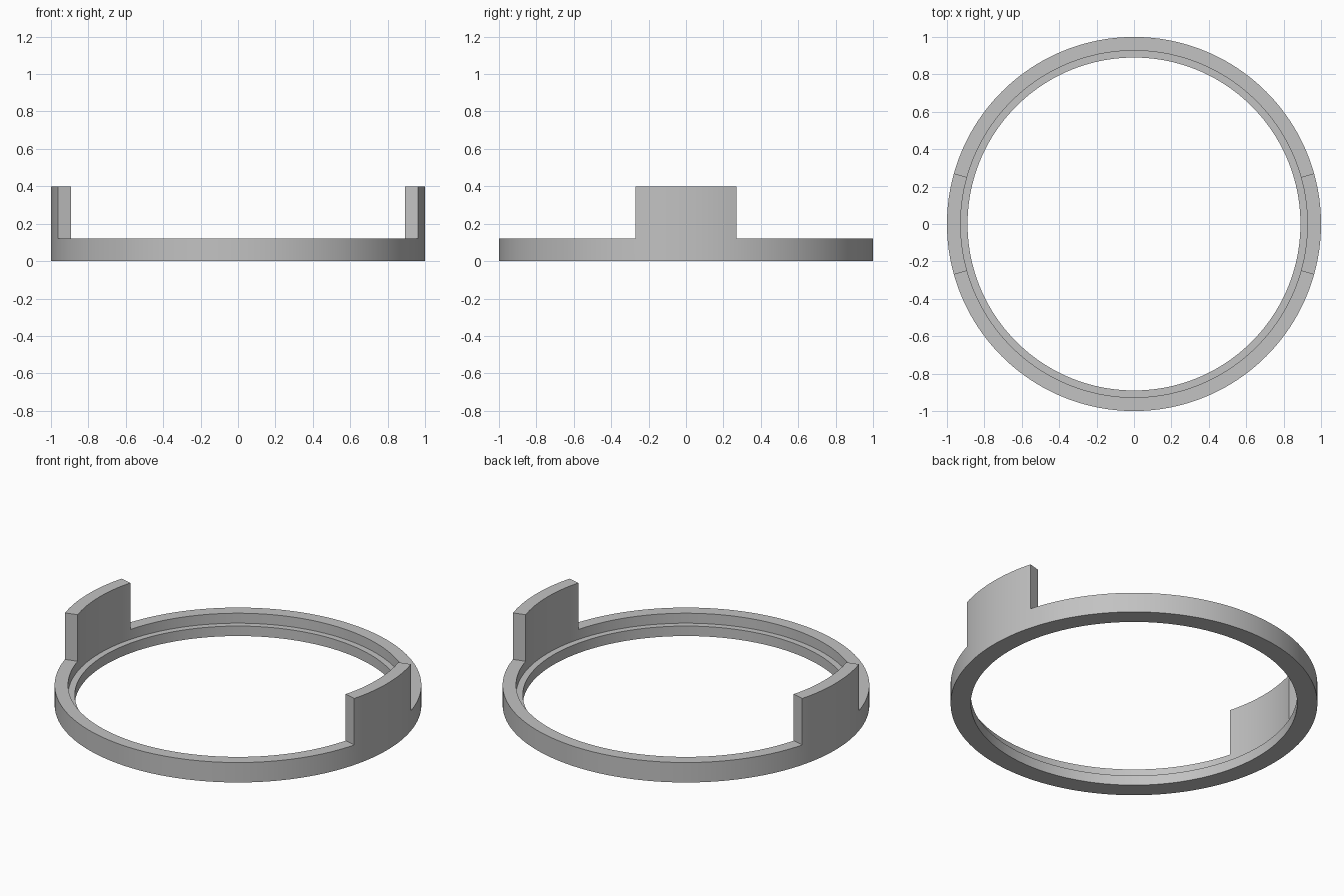
import bpy, bmesh, math

cube = bpy.data.objects.get("Cube")
if cube:
    bpy.data.objects.remove(cube, do_unlink=True)

# Single grey material
grey = bpy.data.materials.new("plain_grey")
grey.use_nodes = True
colour = (0.54, 0.54, 0.54, 1)
grey.diffuse_color = colour
grey.node_tree.nodes["Principled BSDF"].inputs["Base Color"].default_value = colour

# Dimensions
OUTER, SEAT, INNER = 1.0, 0.927, 0.89
RIM_Z, LEDGE_Z, TAB_Z = 0.12, 0.06, 0.40
TAB_HALF = math.asin(0.27)
TAB_STEPS, GAP_STEPS = 16, 76


def arc(start, end, steps):
    return [start + (end - start) * i / steps for i in range(steps)]


# Angles around the ring, with exact divisions at the ends of both tabs
angles, in_tab = [], []
for centre in (0, math.pi):
    angles += arc(centre - TAB_HALF, centre + TAB_HALF, TAB_STEPS)
    angles += arc(centre + TAB_HALF, centre + math.pi - TAB_HALF, GAP_STEPS)
    in_tab += [True] * TAB_STEPS + [False] * GAP_STEPS

# Stepped cross-section; the first edge is the top rim
profile = [(SEAT, RIM_Z), (OUTER, RIM_Z), (OUTER, 0), (INNER, 0),
           (INNER, LEDGE_Z), (SEAT, LEDGE_Z)]

bm = bmesh.new()
loops = [[bm.verts.new((r * math.cos(a), r * math.sin(a), z)) for r, z in profile]
         for a in angles]
tab_faces = []
for i, tab in enumerate(in_tab):
    here, there = loops[i], loops[(i + 1) % len(loops)]
    for j in range(len(profile)):
        k = (j + 1) % len(profile)
        face = bm.faces.new((here[j], here[k], there[k], there[j]))
        if tab and j == 0:
            tab_faces.append(face)

# Raise the two upright tabs from the rim
raised = bmesh.ops.extrude_face_region(bm, geom=tab_faces)["geom"]
for v in raised:
    if isinstance(v, bmesh.types.BMVert):
        v.co.z = TAB_Z
leftover = [f for f in tab_faces if f.is_valid]
if leftover:
    bmesh.ops.delete(bm, geom=leftover, context='FACES')
bmesh.ops.recalc_face_normals(bm, faces=bm.faces[:])

mesh = bpy.data.meshes.new("stepped_ring_with_tabs")
bm.to_mesh(mesh)
bm.free()
mesh.materials.append(grey)
ring = bpy.data.objects.new("stepped_ring_with_tabs", mesh)
bpy.context.collection.objects.link(ring)

# Smooth curved walls, crisp corners
bpy.ops.object.select_all(action='DESELECT')
ring.select_set(True)
bpy.context.view_layer.objects.active = ring
bpy.ops.object.shade_smooth_by_angle(angle=math.radians(30))
